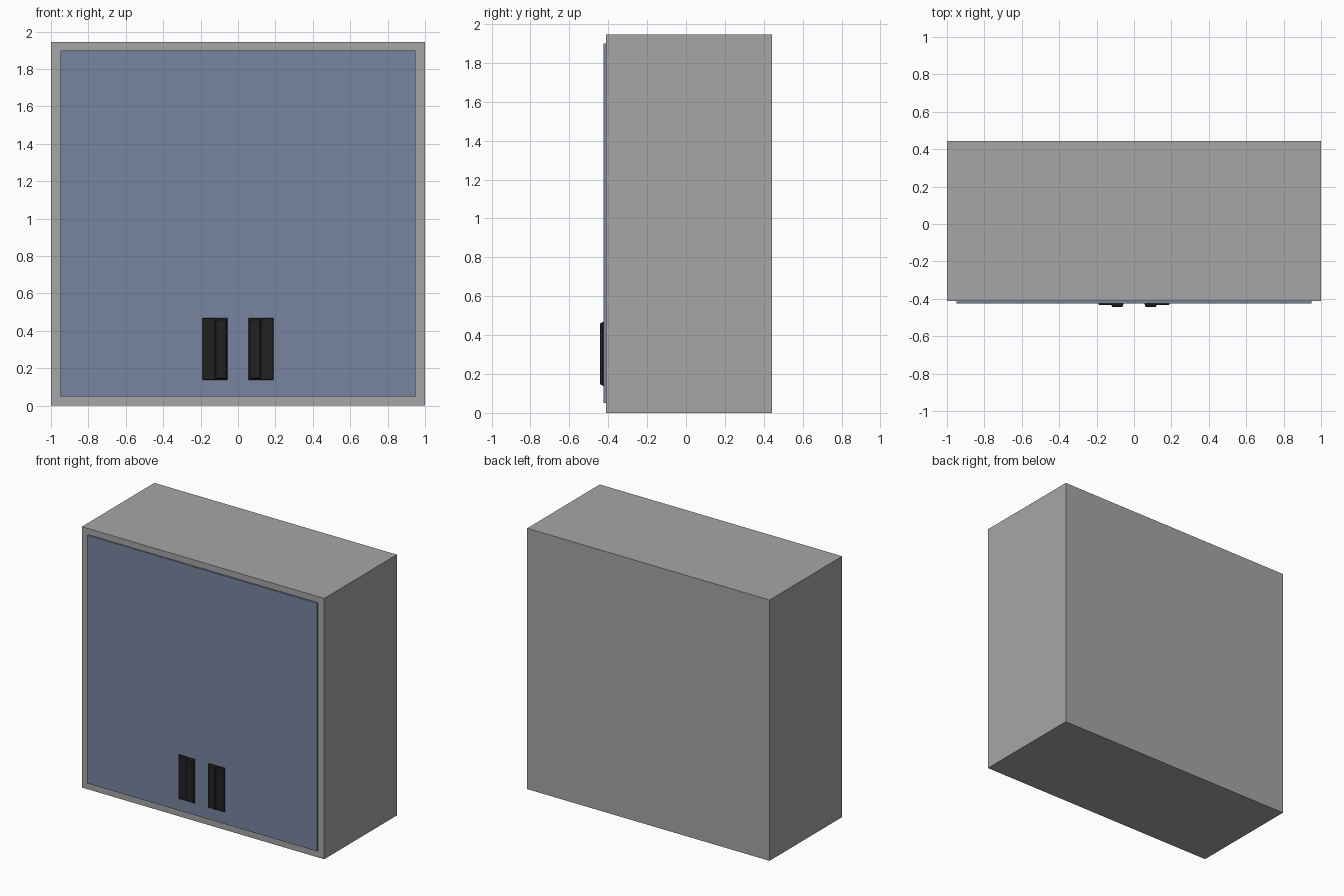
import bpy, bmesh

if "Cube" in bpy.data.objects:
    bpy.data.objects.remove(bpy.data.objects["Cube"])


def material(name, r, g, b):
    m = bpy.data.materials.new(name)
    m.diffuse_color = (r, g, b, 1)
    m.use_nodes = True
    m.node_tree.nodes["Principled BSDF"].inputs["Base Color"].default_value = m.diffuse_color
    return m


grey = material("grey_casing", 0.38, 0.38, 0.38)
blue = material("blue_door", 0.185, 0.235, 0.355)
black = material("black_handle", 0.015, 0.015, 0.015)


def box(name, x, y, z, mat, taper=0.0):
    """Box from (min, max) ranges; taper shrinks the front (-y) face."""
    bm = bmesh.new()
    bmesh.ops.create_cube(bm, size=1)
    for v in bm.verts:
        front = v.co.y < 0
        t = taper if front else 0
        sx, sz = v.co.x > 0, v.co.z > 0
        v.co = (x[1] - t if sx else x[0] + t,
                y[0] if front else y[1],
                z[1] - t if sz else z[0] + t)
    me = bpy.data.meshes.new(name)
    bm.to_mesh(me)
    bm.free()
    me.materials.append(mat)
    ob = bpy.data.objects.new(name, me)
    bpy.context.collection.objects.link(ob)
    return ob


# Cabinet body
box("cabinet_body", (-1, 1), (-0.412, 0.443), (0, 1.945), grey)

for side, s in (("left", -1), ("right", 1)):
    def span(a, b):
        return tuple(sorted((s * a, s * b)))
    # Door panel, with a hairline gap in the middle
    box(side + "_door", span(0.001, 0.948), (-0.424, -0.41), (0.05, 1.9), blue)
    # Handle plate and raised grip on its inner half
    box(side + "_handle_plate", span(0.055, 0.192), (-0.432, -0.42), (0.137, 0.47), black, 0.004)
    box(side + "_handle_grip", span(0.056, 0.124), (-0.443, -0.43), (0.141, 0.466), black, 0.007)
